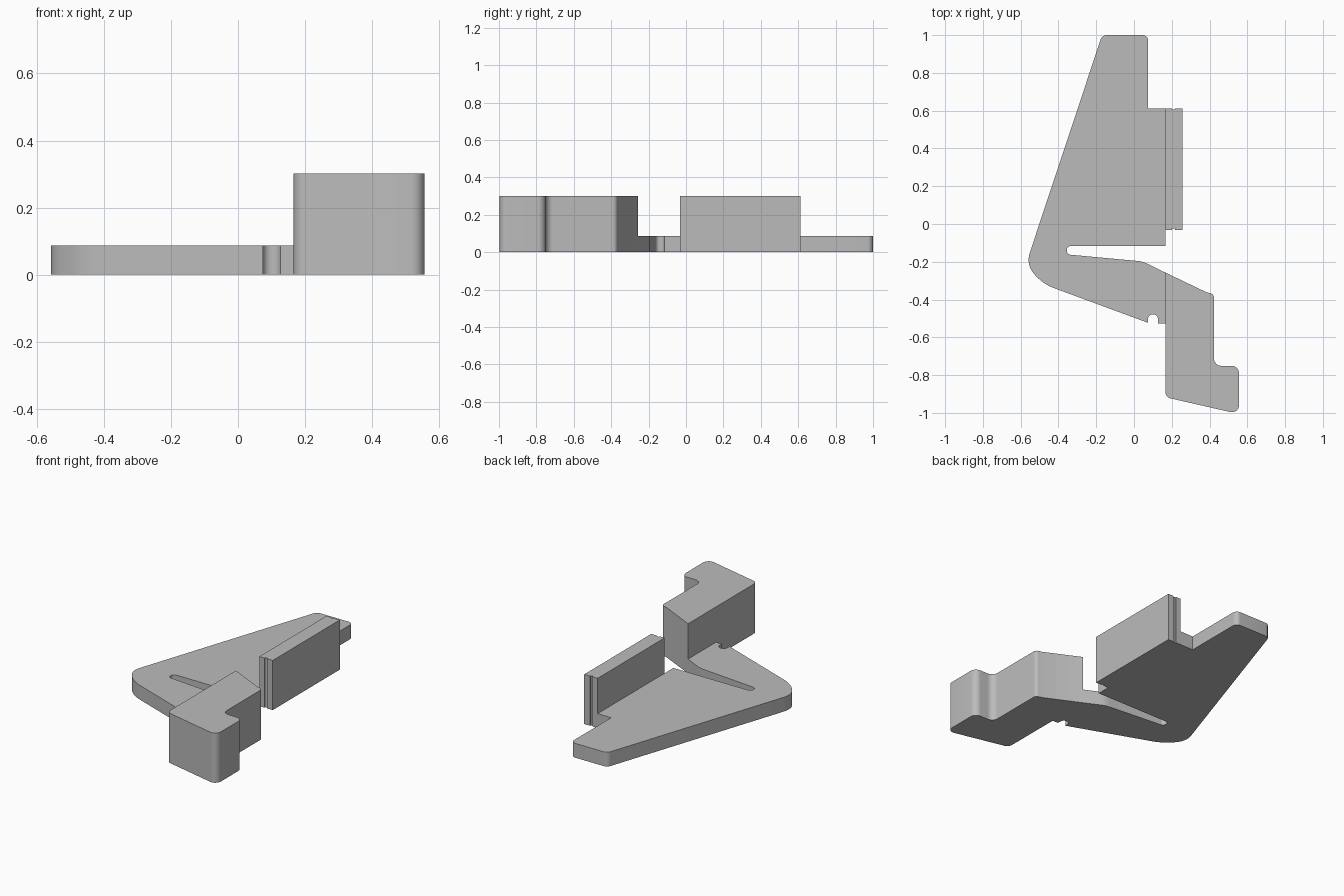
import bpy
import bmesh
import math
from mathutils import Vector

cube = bpy.data.objects.get("Cube")
if cube:
    bpy.data.objects.remove(cube, do_unlink=True)

PLATE_H = 0.087
JAW_H = 0.302

grey = bpy.data.materials.new("plain grey")
grey.use_nodes = True
colour = (0.5, 0.5, 0.5, 1)
grey.diffuse_color = colour
grey.node_tree.nodes["Principled BSDF"].inputs["Base Color"].default_value = colour


def rounded(corners, steps=8):
    """Outline from (x, y) or (x, y, radius) corners, with true arcs."""
    pts = []
    for i, c in enumerate(corners):
        p = Vector(c[:2])
        if len(c) == 2:
            pts.append(p)
            continue
        a = (Vector(corners[i - 1][:2]) - p).normalized()
        b = (Vector(corners[(i + 1) % len(corners)][:2]) - p).normalized()
        half = a.angle(b) / 2
        centre = p + (a + b).normalized() * c[2] / math.sin(half)
        start = p + a * c[2] / math.tan(half) - centre
        end = p + b * c[2] / math.tan(half) - centre
        sweep = start.angle(end)
        for k in range(steps + 1):
            t = k / steps
            pts.append(centre + (start * math.sin((1 - t) * sweep)
                                 + end * math.sin(t * sweep)) / math.sin(sweep))
    return pts


def extrude(name, corners, height):
    """Solid prism standing on the ground."""
    bm = bmesh.new()
    face = bm.faces.new([bm.verts.new((p.x, p.y, 0)) for p in rounded(corners)])
    top = bmesh.ops.extrude_face_region(bm, geom=[face])["geom"]
    bmesh.ops.translate(bm, vec=(0, 0, height),
                        verts=[g for g in top if isinstance(g, bmesh.types.BMVert)])
    bmesh.ops.recalc_face_normals(bm, faces=bm.faces)
    mesh = bpy.data.meshes.new(name)
    bm.to_mesh(mesh)
    bm.free()
    mesh.materials.append(grey)
    obj = bpy.data.objects.new(name, mesh)
    bpy.context.collection.objects.link(obj)
    bpy.ops.object.select_all(action='DESELECT')
    obj.select_set(True)
    bpy.context.view_layer.objects.active = obj
    bpy.ops.object.shade_smooth_by_angle(angle=math.radians(30))
    return obj


# Thin plate: tapered handle, spring slot, flexible arm with a small notch
extrude("base_plate", [
    (-0.169, 1, 0.035), (0.075, 1, 0.03), (0.075, 0.612), (0.166, 0.612),
    (0.166, -0.116),
    (-0.356, -0.116, 0.022), (-0.356, -0.161, 0.021),
    (0.045, -0.198, 0.15), (0.166, -0.257),
    (0.166, -0.526), (0.127, -0.526),
    (0.127, -0.479, 0.025), (0.074, -0.479, 0.025), (0.074, -0.523),
    (-0.49, -0.315, 0.25), (-0.571, -0.21, 0.11),
], PLATE_H)

# Long fixed jaw beside the plate: backing strip and grooved pad
BACK, FRONT = 0.612, -0.032
extrude("fixed_jaw", [(0.166, FRONT), (0.2, FRONT), (0.2, BACK), (0.166, BACK)], JAW_H)
G = 0.007
extrude("jaw_pad", [
    (0.2, FRONT + G), (0.217, FRONT + G), (0.217, FRONT), (0.256, FRONT),
    (0.256, BACK), (0.217, BACK), (0.217, BACK - G), (0.2, BACK - G),
], JAW_H)

# Tall stepped jaw on the end of the flexible arm
extrude("moving_jaw", [
    (0.166, -0.257), (0.385, -0.362), (0.423, -0.37, 0.025),
    (0.423, -0.751, 0.04), (0.556, -0.751, 0.04),
    (0.556, -1.006, 0.037), (0.166, -0.917, 0.035),
], JAW_H)
